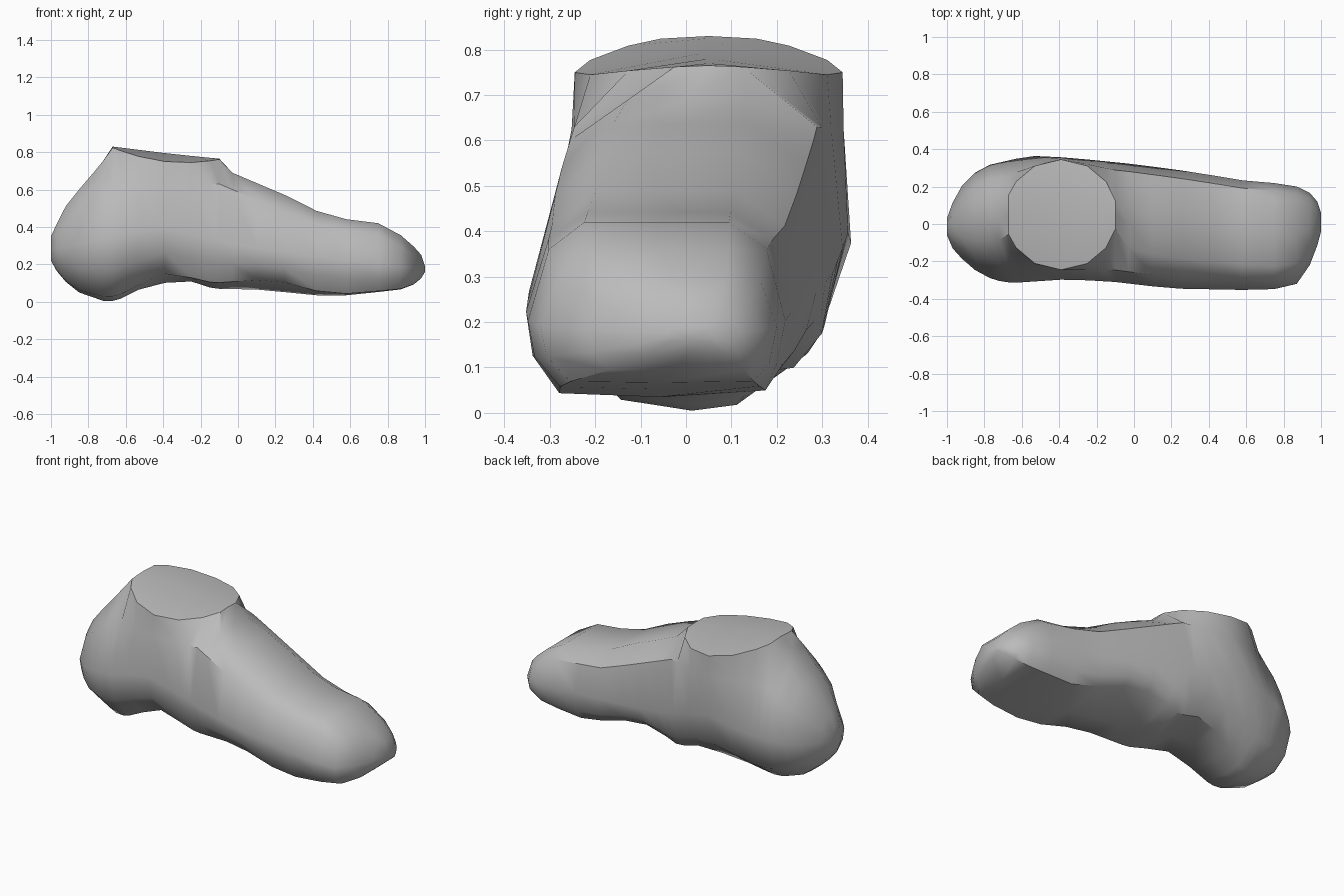
import bpy
import bmesh
import math

cube = bpy.data.objects.get("Cube")
if cube:
    bpy.data.objects.remove(cube, do_unlink=True)

grey = bpy.data.materials.new("plain grey")
grey.use_nodes = True
colour = (0.5, 0.5, 0.5, 1)
grey.diffuse_color = colour
grey.node_tree.nodes["Principled BSDF"].inputs["Base Color"].default_value = colour

# Outline profiles along the length of the foot, heel at -x and toe at +x
top = [(-1, .35), (-.93, .5), (-.85, .6), (-.73, .74), (-.67, .83), (-.35, .79), (-.1, .765),
       (-.03, .69), (.3, .55), (.45, .47), (.55, .445), (.75, .42), (.9, .34), (.98, .25), (1, .19)]
sole = [(-1, .22), (-.95, .13), (-.85, .05), (-.72, .005), (-.65, .005), (-.55, .06),
        (-.3, .125), (-.13, .07), (.13, .065), (.4, .035), (.6, .035), (.9, .07), (.97, .11), (1, .16)]
left_edge = [(-1, .03), (-.95, .17), (-.87, .26), (-.8, .31), (-.56, .365), (-.35, .355), (0, .32),
             (.3, .28), (.6, .23), (.8, .215), (.92, .19), (.98, .12), (1, .06)]
right_edge = [(-1, -.06), (-.97, -.13), (-.88, -.23), (-.75, -.3), (-.65, -.315), (-.35, -.295),
              (-.1, -.31), (.2, -.345), (.72, -.355), (.87, -.32), (.96, -.19), (1, -.04)]
widest_height = [(-1, .28), (-.4, .4), (0, .3), (.6, .22), (1, .175)]

# Rise of the sole rim above the middle of the sole
left_arch = [(-1, 0), (-.7, .015), (-.5, 0), (-.1, .03), (.05, .09), (.2, .1), (.6, .01), (1, 0)]
right_arch = [(-1, 0), (-.7, .025), (-.55, .02), (-.4, .05), (-.25, .02), (.2, .06), (.5, .01), (1, 0)]

# Widths of the sole, shoulder and top as shares of the full width
left_sole = [(-1, .3), (-.6, .3), (-.3, .65), (.2, .8), (1, .8)]
right_sole = [(-1, .4), (-.6, .5), (-.3, .7), (.2, .75), (1, .75)]
shoulder_height = [(-1, .32), (-.85, .5), (-.7, .62), (-.1, .63), (.3, .46), (.45, .4),
                   (.75, .36), (.9, .28), (1, .185)]
left_shoulder = [(-1, .7), (-.85, .75), (-.67, .75), (-.39, .97), (-.1, .87), (1, .85)]
right_shoulder = [(-1, .7), (-.85, .75), (-.67, .7), (-.39, .86), (-.1, .8), (1, .85)]
top_share = [(-1, .5), (-.75, .3), (-.1, .3), (0, .45), (1, .6)]
stations = [-1, -.97, -.92, -.85, -.77, -.72, -.67, -.63, -.53, -.39, -.25, -.15, -.1,
            -.03, .1, .25, .42, .58, .75, .87, .94, .98, 1]


def sample(profile, x):
    """Linear value of a profile at x."""
    for (xa, a), (xb, b) in zip(profile, profile[1:]):
        if x <= xb:
            return a + (b - a) * (x - xa) / (xb - xa)
    return profile[-1][1]


def mix(a, b, share):
    return a + (b - a) * share


def section(x):
    """Closed ring of points across the foot at x."""
    high, low = sample(top, x), sample(sole, x)
    left, right = sample(left_edge, x), sample(right_edge, x)
    wide = sample(widest_height, x)
    middle = (left + right) / 2
    rim = high
    if -.68 < x < -.09:
        # round flat opening of the ankle
        chord = math.sqrt(max(0, 1 - ((x + .39) / .3) ** 2))
        top_left, top_right = .05 + .295 * chord, .05 - .295 * chord
        rim = high - .045 * chord ** 2
    else:
        share = sample(top_share, x)
        top_left, top_right = mix(middle, left, share), mix(middle, right, share)

    def side(edge, top_y, arch, sole_share, shoulder_share, out, rise):
        base = low + sample(arch, x)
        sole_y = mix(middle, edge, sample(sole_share, x))
        shoulder_y = mix(middle, edge, sample(shoulder_share, x))
        return [(sole_y, base), (mix(sole_y, edge, out), mix(base, wide, rise)), (edge, wide),
                (shoulder_y, sample(shoulder_height, x)), (top_y, rim)]

    left_side = side(left, top_left, left_arch, left_sole, left_shoulder, .66, .33)
    right_side = side(right, top_right, right_arch, right_sole, right_shoulder, .8, .46)
    ring = left_side + [((top_left + top_right) / 2, high)] + right_side[::-1] + [(middle, low)]
    return [(x, y, z) for y, z in ring]


# Foot lofted from heel to toe
bm = bmesh.new()
rings = [[bm.verts.new(p) for p in section(x)] for x in stations]
for a, b in zip(rings, rings[1:]):
    for i in range(len(a)):
        j = (i + 1) % len(a)
        bm.faces.new((a[i], a[j], b[j], b[i]))
bm.faces.new(rings[0])
bm.faces.new(rings[-1][::-1])
bmesh.ops.recalc_face_normals(bm, faces=bm.faces)
mesh = bpy.data.meshes.new("foot")
bm.to_mesh(mesh)
bm.free()
mesh.materials.append(grey)
foot = bpy.data.objects.new("foot", mesh)
bpy.context.collection.objects.link(foot)
bpy.context.view_layer.objects.active = foot
foot.select_set(True)
bpy.ops.object.shade_smooth_by_angle(angle=math.radians(40))
